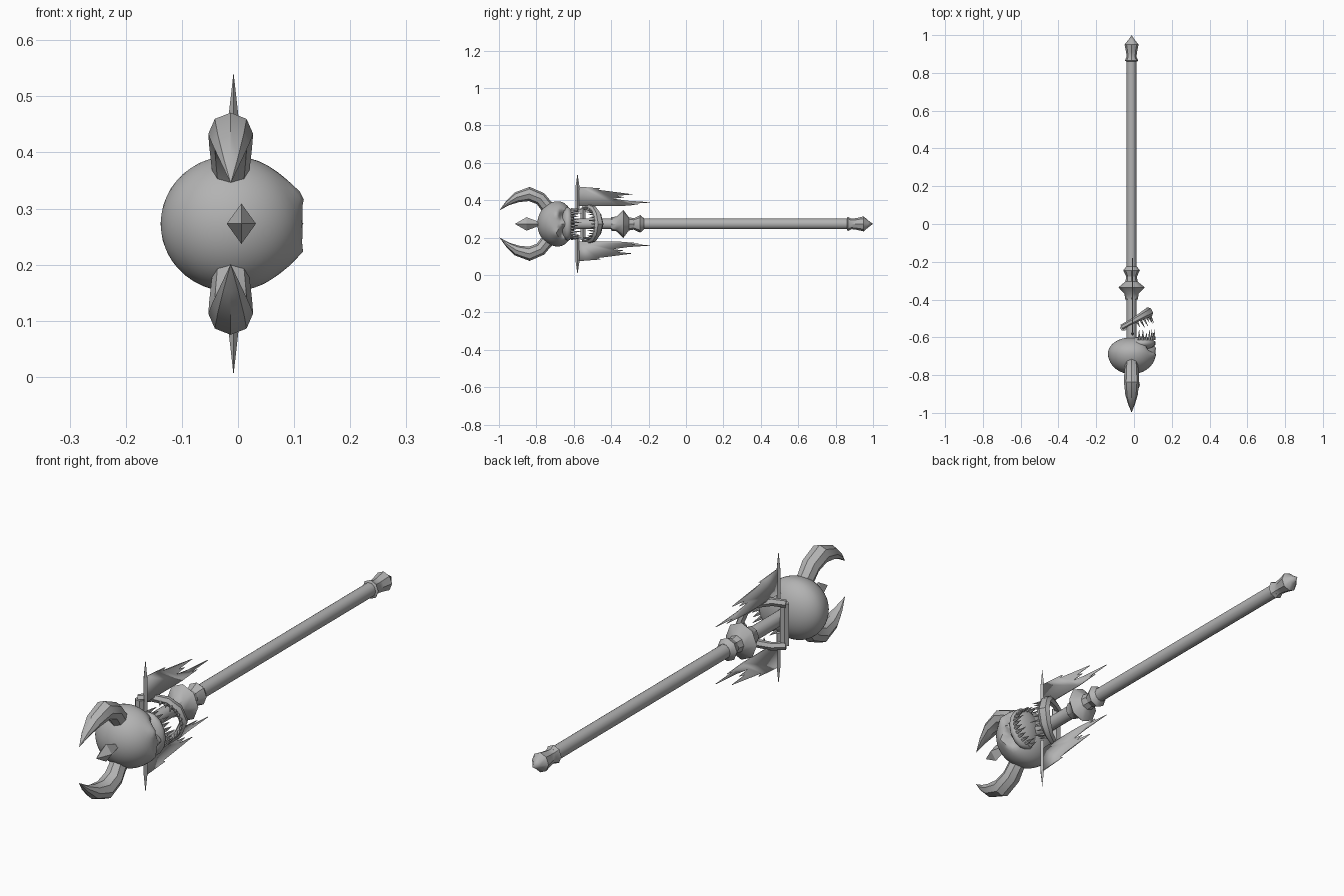
import bpy, bmesh, math
from mathutils import Vector, Matrix

cube = bpy.data.objects.get("Cube")
if cube:
    bpy.data.objects.remove(cube)

grey = bpy.data.materials.new("bone_grey")
grey.use_nodes = True
grey.diffuse_color = (0.45, 0.45, 0.45, 1)
grey.node_tree.nodes["Principled BSDF"].inputs["Base Color"].default_value = (0.45, 0.45, 0.45, 1)

CX, CZ = -0.013, 0.273          # axis of the staff
X, Y, Z = Vector((1, 0, 0)), Vector((0, 1, 0)), Vector((0, 0, 1))


def finish(name, bm, angle=40):
    bmesh.ops.remove_doubles(bm, verts=bm.verts, dist=0.0004)
    bmesh.ops.recalc_face_normals(bm, faces=bm.faces)
    mesh = bpy.data.meshes.new(name)
    bm.to_mesh(mesh)
    bm.free()
    mesh.materials.append(grey)
    ob = bpy.data.objects.new(name, mesh)
    bpy.context.collection.objects.link(ob)
    bpy.ops.object.select_all(action='DESELECT')
    ob.select_set(True)
    bpy.context.view_layer.objects.active = ob
    bpy.ops.object.shade_smooth_by_angle(angle=math.radians(angle))
    return ob


def loft(name, spine, sizes, up=X, sides=8, angle=40):
    """Skin elliptical rings along a spine; sizes are (along up, across)."""
    bm = bmesh.new()
    spine = [Vector(p) for p in spine]
    rings = []
    for i, (p, (a, b)) in enumerate(zip(spine, sizes)):
        t = spine[min(i + 1, len(spine) - 1)] - spine[max(i - 1, 0)]
        v = up.cross(t).normalized()
        angles = [math.tau * k / sides for k in range(sides)]
        rings.append([bm.verts.new(p + up * a * math.cos(q) + v * b * math.sin(q))
                      for q in angles])
    for r, s in zip(rings, rings[1:]):
        for k in range(sides):
            n = (k + 1) % sides
            bm.faces.new((r[k], r[n], s[n], s[k]))
    bm.faces.new(rings[0])
    bm.faces.new(rings[-1])
    return finish(name, bm, angle)


def turned(name, profile, sides=8, angle=40):
    """Round part on the staff axis from (y, radius) pairs."""
    return loft(name, [(CX, y, CZ) for y, r in profile],
                [(r * 0.93, r) for y, r in profile], X, sides, angle)


# Staff: pole, two collars and the pommel
turned("pole", [(-0.62, 0.029), (0.88, 0.029)], 10)
turned("large_collar", [(-0.4, 0.036), (-0.37, 0.04), (-0.335, 0.075), (-0.305, 0.035), (-0.275, 0.03)])
turned("small_collar", [(-0.28, 0.03), (-0.245, 0.047), (-0.225, 0.03)])
turned("pommel", [(0.86, 0.03), (0.865, 0.038), (0.885, 0.028), (0.91, 0.031),
                  (0.95, 0.04), (0.975, 0.018), (1.0, 0)])

# Skull: sphere squashed underneath, with brow, eye sockets and nose pressed in
bm = bmesh.new()
bmesh.ops.create_icosphere(bm, subdivisions=4, radius=1)
for v in bm.verts:
    d = v.co.copy()

    def bump(y, z, width):
        return math.exp(-((d.y - y) ** 2 + (abs(d.z) - z) ** 2) / width ** 2) if d.x > 0 else 0

    x = d.x * (0.125 if d.x < 0 else 0.128)
    x -= 0.045 * bump(0.3, 0.38, 0.2)         # eye sockets
    x += 0.014 * bump(-0.05, 0.42, 0.2)       # brow
    x -= 0.02 * bump(0.62, 0, 0.13)           # nose hole
    x += 0.014 * bump(0.4, 0, 0.14)           # nose bridge
    v.co = (CX + x, -0.685 + d.y * (0.11 if d.y < 0 else 0.085), CZ + d.z * 0.121)
finish("skull", bm, 50)

# Upper jaw
bm = bmesh.new()
bmesh.ops.create_uvsphere(bm, u_segments=14, v_segments=8, radius=1)
for v in bm.verts:
    v.co = (0.04 + v.co.x * 0.075, -0.632 + v.co.y * 0.036, CZ + v.co.z * 0.09)
finish("upper_jaw", bm, 50)


# Lower jaw: a slanted horseshoe hinged behind the pole
def jaw_y(x):
    return -0.51 + 0.55 * x


slant = Vector((-0.48, 0.88, 0))
horseshoe = [(-0.065, -0.085), (-0.02, -0.09), (0.03, -0.08), (0.065, -0.05), (0.083, 0),
             (0.065, 0.05), (0.03, 0.08), (-0.02, 0.09), (-0.065, 0.085)]
loft("lower_jaw", [(x, jaw_y(x), CZ + z) for x, z in horseshoe],
     [(0.014 + 0.15 * max(0, x) ** 1.0, 0.016) for x, z in horseshoe], slant, 6, 35)
loft("jaw_hinge", [(-0.055, -0.55, CZ - 0.085), (-0.055, -0.55, CZ + 0.085)],
     [(0.02, 0.016)] * 2, X, 6)


# Teeth
def teeth(name, count, base, direction, length):
    bm = bmesh.new()
    turn = Z.rotation_difference(direction).to_matrix().to_4x4()
    for i in range(count):
        a = math.radians(-80 + 160 * i / (count - 1))
        size = length * (1.25 if i % 3 == 1 else 0.9)
        place = Matrix.Translation(base(a) + direction * size / 2)
        bmesh.ops.create_cone(bm, cap_ends=True, segments=5, radius1=0.008, radius2=0.0006,
                              depth=size, matrix=place @ turn)
    finish(name, bm, 30)


def upper_arc(a):
    return Vector((0.01 + 0.098 * math.cos(a), -0.615, CZ + 0.08 * math.sin(a)))


def lower_arc(a):
    x = 0.082 * math.cos(a)
    return Vector((x, jaw_y(x) - 0.012, CZ + 0.08 * math.sin(a)))


teeth("upper_teeth", 14, upper_arc, Y, 0.045)
teeth("lower_teeth", 13, lower_arc, -slant, 0.042)

# Forehead spike
loft("forehead_spike", [(0.006, -0.915, CZ), (0.006, -0.852, CZ), (0.006, -0.78, CZ)],
     [(0, 0), (0.026, 0.036), (0.008, 0.008)], X, 4, 20)

# Horns, side spikes and torn cloth, one on each side
horn = [(-0.715, 0.07, 0.03, 0.034), (-0.75, 0.1, 0.034, 0.035), (-0.778, 0.135, 0.038, 0.035),
        (-0.838, 0.16, 0.04, 0.038), (-0.905, 0.142, 0.033, 0.028),
        (-0.955, 0.11, 0.018, 0.013), (-0.998, 0.072, 0, 0)]
cloth = [(-0.583, 0.2), (-0.455, 0.19), (-0.47, 0.182), (-0.42, 0.176), (-0.283, 0.158),
         (-0.37, 0.15), (-0.33, 0.142), (-0.39, 0.135), (-0.31, 0.124), (-0.18, 0.115),
         (-0.3, 0.107), (-0.25, 0.103), (-0.35, 0.095), (-0.583, 0.095)]
for side, s in (("left_end", 1), ("right_end", -1)):
    loft("horn_" + side, [(CX, y, CZ + s * z) for y, z, a, b in horn],
         [(a, b) for y, z, a, b in horn], X, 8, 35)
    loft("side_spike_" + side, [(CX + 0.005, -0.58, CZ + s * z) for z in (0.06, 0.19, 0.27)],
         [(0.01, 0.01), (0.009, 0.012), (0, 0)], X, 4, 20)
    bm = bmesh.new()
    bm.faces.new([bm.verts.new((CX + 0.005, y, CZ + s * z)) for y, z in cloth])
    sheet = finish("torn_cloth_" + side, bm)
    thick = sheet.modifiers.new("thickness", 'SOLIDIFY')
    thick.thickness = 0.004
    thick.offset = 0
